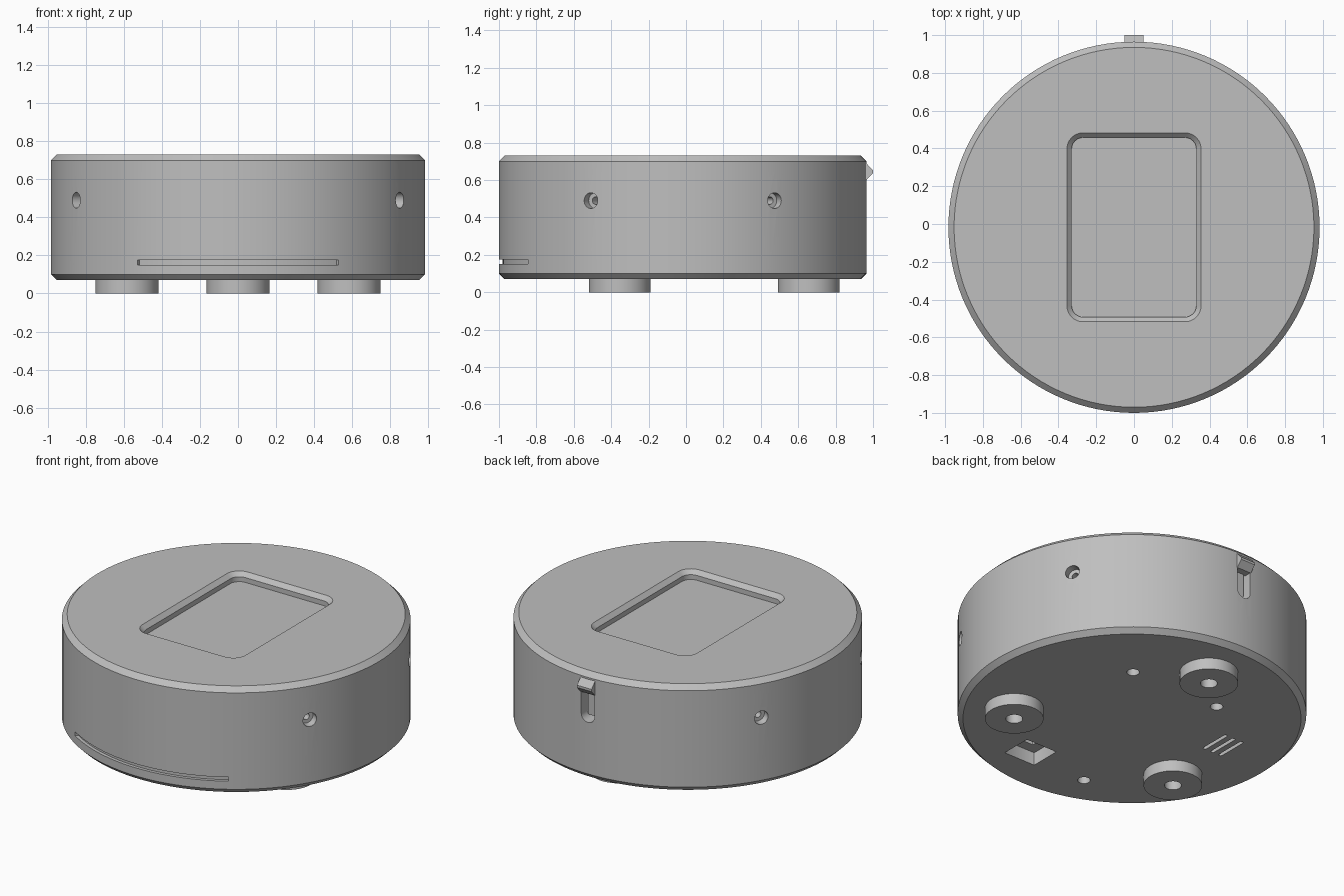
import bpy, bmesh, math
from mathutils import Matrix, Vector

if "Cube" in bpy.data.objects:
    bpy.data.objects.remove(bpy.data.objects["Cube"], do_unlink=True)

R, CY = 0.9825, -0.0175          # body radius and body centre in y
LOW, HIGH, BEVEL = 0.07, 0.73, 0.03

grey = bpy.data.materials.new("plain_grey")
grey.use_nodes = True
grey.diffuse_color = (0.52, 0.52, 0.52, 1)
grey.node_tree.nodes["Principled BSDF"].inputs["Base Color"].default_value = grey.diffuse_color


def rounded(hx, hy, r, z, n=8):
    """Rounded rectangle loop at height z; a circle when hx = hy = r."""
    pts = []
    for k, (sx, sy) in enumerate([(1, 1), (-1, 1), (-1, -1), (1, -1)]):
        for i in range(n + 1):
            a = math.pi / 2 * (k + i / n)
            pts.append((sx * (hx - r) + r * math.cos(a), sy * (hy - r) + r * math.sin(a), z))
    return pts


def circle(r, z, n=8):
    return rounded(r, r, r, z, n)


def loft(name, loops, matrix=Matrix()):
    """Closed solid through matching loops."""
    bm = bmesh.new()
    rings = [[bm.verts.new(matrix @ Vector(p)) for p in loop] for loop in loops]
    for a, b in zip(rings, rings[1:]):
        for i in range(len(a)):
            j = (i + 1) % len(a)
            bm.faces.new((a[i], a[j], b[j], b[i]))
    bm.faces.new(rings[0][::-1])
    bm.faces.new(rings[-1])
    bmesh.ops.remove_doubles(bm, verts=bm.verts, dist=1e-5)
    bmesh.ops.recalc_face_normals(bm, faces=bm.faces)
    mesh = bpy.data.meshes.new(name)
    bm.to_mesh(mesh)
    bm.free()
    mesh.materials.append(grey)
    ob = bpy.data.objects.new(name, mesh)
    bpy.context.collection.objects.link(ob)
    return ob


def carve(ob, cutters):
    for c in cutters:
        m = ob.modifiers.new("cut", 'BOOLEAN')
        m.operation, m.solver, m.object = 'DIFFERENCE', 'EXACT', c
    dg = bpy.context.evaluated_depsgraph_get()
    ob.data = bpy.data.meshes.new_from_object(ob.evaluated_get(dg))
    ob.modifiers.clear()
    for c in cutters:
        bpy.data.objects.remove(c, do_unlink=True)


def at(x, y, z=0):
    return Matrix.Translation((x, y, z))


centre = at(0, CY)

# Chamfered round body
body = loft("body", [circle(R - BEVEL, LOW, 32), circle(R, LOW + BEVEL, 32),
                     circle(R, HIGH - BEVEL, 32), circle(R - BEVEL, HIGH, 32)], centre)
cuts = []

# Screen recess with sloped rim
cuts.append(loft("cut_screen", [rounded(0.33, 0.475, 0.06, 0.675),
                                rounded(0.33, 0.475, 0.06, 0.705),
                                rounded(0.365, 0.51, 0.095, 0.74)], centre))

# Stepped screw holes in the sides
for deg in (-30, 30, 150, 210):
    m = centre @ Matrix.Rotation(math.radians(deg), 4, 'Z') @ Matrix.Rotation(math.pi / 2, 4, 'Y')
    cuts.append(loft("cut_side_hole", [circle(0.02, R - 0.12), circle(0.02, R - 0.05),
                                       circle(0.042, R - 0.05), circle(0.042, R + 0.05)],
                     at(0, 0, 0.49) @ m))

# Curved light slot along the front
span, steps = math.radians(32.5), 32
angles = [-span + 2 * span * i / steps for i in range(steps + 1)]
arc = [(r * math.sin(a), -r * math.cos(a)) for r, order in ((R + 0.05, angles), (R - 0.02, angles[::-1]))
       for a in order]
cuts.append(loft("cut_front_slot", [[(x, y, z) for x, y in arc] for z in (0.15, 0.175)], centre))

# Latch slot at the back
cuts.append(loft("cut_latch_slot", [rounded(0.046, 0.11, 0.046, 0.87), rounded(0.046, 0.11, 0.046, 1.05)],
                 at(0, 0, 0.53) @ Matrix.Rotation(-math.pi / 2, 4, 'X')))

# Screw holes, vents and socket underneath
for x, y in ((0.33, 0.385), (-0.28, 0.39), (-0.24, -0.725)):
    cuts.append(loft("cut_base_hole", [circle(0.036, 0), circle(0.036, 0.17)], at(x, y)))
for x in (-0.53, -0.588, -0.646):
    cuts.append(loft("cut_vent", [rounded(0.011, 0.1, 0.011, z) for z in (0, 0.12)], at(x, 0.08)))
cuts.append(loft("cut_socket", [rounded(0.108, 0.097, 0.004, z, 2) for z in (0, 0.15)], at(0.193, -0.677)))
cuts.append(loft("cut_socket_inner", [rounded(0.05, 0.05, 0.004, z, 2) for z in (0.1, 0.24)],
                 at(0.2, -0.66)))
carve(body, cuts)
parts = [body]

# Three round feet with screw holes
for name, deg in (("back", 90), ("right", 210), ("left", 330)):
    a = math.radians(deg)
    m = at(0.674 * math.cos(a), CY + 0.674 * math.sin(a))
    foot = loft("foot_" + name, [circle(0.165, 0, 16), circle(0.165, LOW + 0.005, 16)], m)
    carve(foot, [loft("cut_foot", [circle(0.048, -0.05), circle(0.048, 0.06)], m)])
    parts.append(foot)

# Latch arm and hooked catch
parts.append(loft("latch_arm", [rounded(0.028, 0.1, 0.01, z, 3) for z in (0.86, 0.925)],
                  at(0, 0, 0.55) @ Matrix.Rotation(-math.pi / 2, 4, 'X')))
hook = [(0.92, 0.60), (0.965, 0.60), (1.0, 0.638), (1.0, 0.652), (0.962, 0.692), (0.92, 0.692)]
parts.append(loft("latch_hook", [[(x, y, z) for y, z in hook] for x in (-0.05, 0.05)]))

# Smooth shading with sharp edges
bpy.ops.object.select_all(action='DESELECT')
for ob in parts:
    ob.select_set(True)
bpy.context.view_layer.objects.active = body
bpy.ops.object.shade_smooth_by_angle(angle=math.radians(25))
